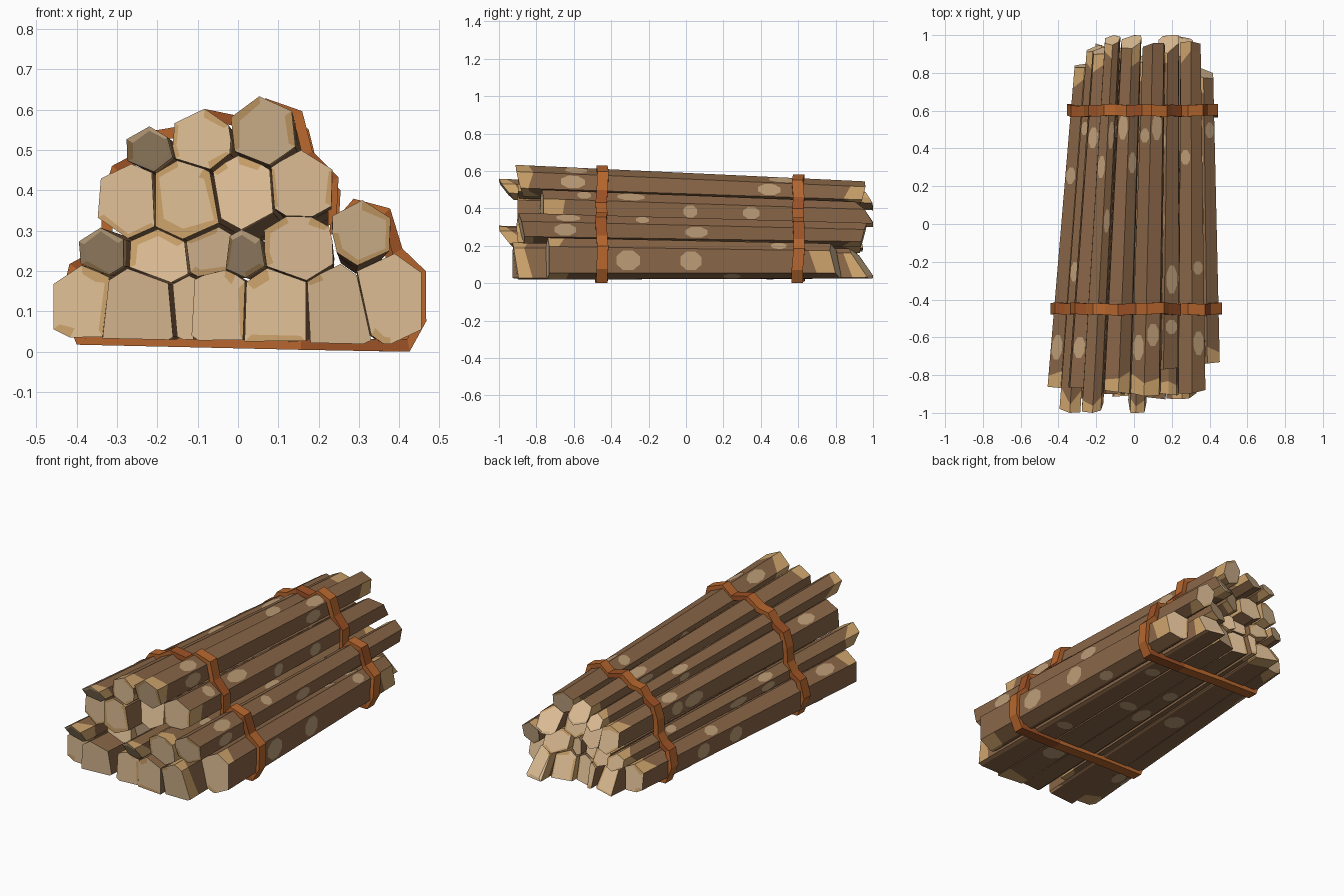
import bpy, bmesh, math, random
from mathutils import Vector as V

if "Cube" in bpy.data.objects:
    bpy.data.objects.remove(bpy.data.objects["Cube"])

random.seed(7)


def material(name, rgb):
    m = bpy.data.materials.new(name)
    lin = [(c / 255 / 12.92) if c < 11 else ((c / 255 + .055) / 1.055) ** 2.4 for c in rgb]
    m.diffuse_color = (*lin, 1)
    m.use_nodes = True
    m.node_tree.nodes["Principled BSDF"].inputs["Base Color"].default_value = m.diffuse_color
    return m


BARK = material("bark", (137, 102, 71))
CUT = material("cut_wood", (225, 192, 151))
RIM = material("golden_wood", (206, 164, 108))
WORN = material("worn_bark", (190, 158, 120))
STRAP = material("strap_leather", (184, 103, 46))
STRAP_DARK = material("strap_dark", (158, 82, 38))

# Logs: x, z, radius, front y, back y, front slant, back slant
LOGS = [
    # bottom row
    (-.38, .115, .105, -.87, .84, .0, .1), (-.25, .10, .12, -.91, .90, .1, .5),
    (-.135, .11, .09, -.74, .92, .0, .2), (-.045, .105, .11, -.91, .88, .0, .2),
    (.095, .10, .12, -.92, .90, .0, .3), (.245, .10, .12, -.91, .95, .15, .6),
    (.38, .13, .12, -.74, .80, .0, .2),
    # second row
    (-.33, .24, .068, -.96, .93, .8, .2), (-.2, .235, .09, -.77, .90, -.2, .3),
    (-.08, .25, .08, -.74, .85, .2, .3), (.015, .235, .07, -.96, .87, .8, .1),
    (.15, .255, .10, -.89, .90, .1, .3), (.305, .293, .085, -.88, .95, .2, -.2),
    # third row
    (-.262, .375, .10, -.87, .92, .0, .2), (-.135, .375, .11, -.90, .90, .0, .3),
    (.005, .40, .10, -.78, .88, -.2, .2), (.152, .412, .095, -.77, .96, .0, .6),
    # top row
    (-.215, .49, .066, -.96, .98, .8, .5), (-.09, .52, .085, -.89, .97, .0, .5),
    (.062, .545, .09, -.89, .94, .25, -.2),
]


def taper(x, z, y):
    """The bundle narrows and leans towards the back."""
    t = (y + .9) / 1.8
    return V((x * (1 - .2 * t) + .055 * t, y, .02 + (z - .02) * (1 - .13 * t)))


def clip(poly, n, d):
    """Keep the part of a polygon where p.n <= d."""
    out = []
    for a, b in zip(poly, poly[1:] + poly[:1]):
        da, db = a.dot(n) - d, b.dot(n) - d
        if da <= 0:
            out.append(a)
        if da * db < 0:
            out.append(a.lerp(b, da / (da - db)))
    return out


def section(i):
    """Hexagon trimmed against the neighbouring logs and the floor."""
    x, z, r = LOGS[i][:3]
    c, turn = V((x, z)), random.uniform(-.14, .1)
    poly = [c + r * V((math.sin(a), math.cos(a)))
            for a in (turn + k * math.pi / 3 for k in range(6))]
    for j, o in enumerate(LOGS):
        q = V(o[:2])
        if j != i and (q - c).length < r + o[2]:
            poly = clip(poly, 2 * (q - c), q.dot(q) - c.dot(c) + r * r - o[2] ** 2)
    for n, d in ((V((-.022, -1)), -.024), (V((1, 0)), .46), (V((-1, 0)), .463)):
        poly = clip(poly, n, d)
    return [p for k, p in enumerate(poly) if (p - poly[k - 1]).length > .012]


def finish(bm, name, mats):
    me = bpy.data.meshes.new(name)
    bm.to_mesh(me)
    bm.free()
    for m in mats:
        me.materials.append(m)
    bpy.context.collection.objects.link(bpy.data.objects.new(name, me))


def log(i):
    x, z, r, y0, y1, s0, s1 = LOGS[i]
    poly = section(i)
    c = V((x, z))
    n = len(poly)
    tx0, tx1 = random.uniform(-.15, .15), random.uniform(-.3, .3)

    def place(p, y):
        y = max(-1, min(1, y))
        q = c + (p - c) * (.98 - .04 * (y + 1))
        return taper(q.x, q.y, y)

    def end_y(p, back):
        d = p - c
        return y1 - s1 * d.y + tx1 * d.x if back else y0 - s0 * d.y + tx0 * d.x

    bm = bmesh.new()
    inset = [c + (p - c) * random.uniform(.7, .9) for p in poly]
    peel = [[random.uniform(.04, .12) for p in poly] for e in (0, 1)]
    coords = [
        [place(p, end_y(p, 0)) for p in inset],
        [place(p, end_y(p, 0)) for p in poly],
        [place(p, end_y(p, 0) + e) for p, e in zip(poly, peel[0])],
        [place(p, end_y(p, 1) - e) for p, e in zip(poly, peel[1])],
        [place(p, end_y(p, 1)) for p in poly],
        [place(p, end_y(p, 1)) for p in inset]]
    rings = [[bm.verts.new(co) for co in ring] for ring in coords]
    # cut ends
    bm.faces.new(rings[0]).material_index = 1
    bm.faces.new(rings[-1]).material_index = 1
    # golden rims, peeled tips and bark
    for s in range(5):
        for k in range(n):
            f = bm.faces.new((rings[s][k], rings[s][k - 1], rings[s + 1][k - 1], rings[s + 1][k]))
            if s in (0, 4):
                f.material_index = 2 if random.random() < .35 else 1
            elif s in (1, 3):
                small = s == 1 and r < .075
                f.material_index = 2 if small or random.random() < .45 else 0
    bmesh.ops.recalc_face_normals(bm, faces=bm.faces[:])
    # worn oval patches lying on the bark
    for k in range(n):
        a, b = poly[k - 1], poly[k]
        if (b - a).length < .04:
            continue
        nrm = V((b.y - a.y, a.x - b.x)).normalized()
        if nrm.dot((a + b) / 2 - c) < 0:
            nrm = -nrm
        for base in random.sample((-.6, -.28, .05, .3, .48), random.choice((1, 2, 2))):
            yc, half = base + random.uniform(-.06, .06), random.uniform(.035, .08)
            pts = []
            for m in range(8):
                ang = (m + .5) * math.pi / 4
                p = a.lerp(b, .5 + .42 * math.cos(ang)) + nrm * .003
                pts.append(place(p, yc + half * math.sin(ang)))
            f = bm.faces.new([bm.verts.new(p) for p in pts])
            f.material_index = 3
            f.normal_update()
            if f.normal.dot(V((nrm.x, 0, nrm.y))) < 0:
                f.normal_flip()
    finish(bm, f"log_{i + 1}", (BARK, CUT, RIM, WORN))


for i in range(len(LOGS)):
    log(i)

# Straps follow the stepped outline of the pile
OUTLINE = [V(p) for p in (
    (-.43, .03), (-.462, .125), (-.44, .215), (-.39, .24), (-.355, .3), (-.352, .39),
    (-.33, .465), (-.27, .495), (-.235, .55), (-.17, .56), (-.1, .605), (0, .585),
    (.06, .632), (.14, .605), (.165, .505), (.232, .44), (.23, .33), (.29, .375),
    (.37, .355), (.4, .255), (.46, .2), (.46, .08), (.43, .02), (.15, .02), (-.15, .025))]


def strap(name, y):
    bm = bmesh.new()
    n = len(OUTLINE)
    loops = []
    for k, p in enumerate(OUTLINE):
        d = (OUTLINE[(k + 1) % n] - OUTLINE[k - 1]).normalized()
        out = V((-d.y, d.x))
        shift = random.uniform(-.006, .006)
        quad = []
        for off, dy in ((-.012, -.03), (.016, -.03), (.016, .03), (-.012, .03)):
            co = taper(p.x, p.y, y) + V((out.x * off, dy + shift, out.y * off))
            if p.y < .035 and off > 0:
                co.z = max(0, .008 - .022 * p.x)
            quad.append(bm.verts.new(co))
        loops.append(quad)
    for k in range(n):
        for e in range(4):
            f = bm.faces.new((loops[k - 1][e], loops[k][e],
                              loops[k][(e + 1) % 4], loops[k - 1][(e + 1) % 4]))
            f.material_index = 1 if k % 4 == 3 else 0
    bmesh.ops.recalc_face_normals(bm, faces=bm.faces[:])
    finish(bm, name, (STRAP, STRAP_DARK))


strap("front_strap", -.45)
strap("back_strap", .6)
